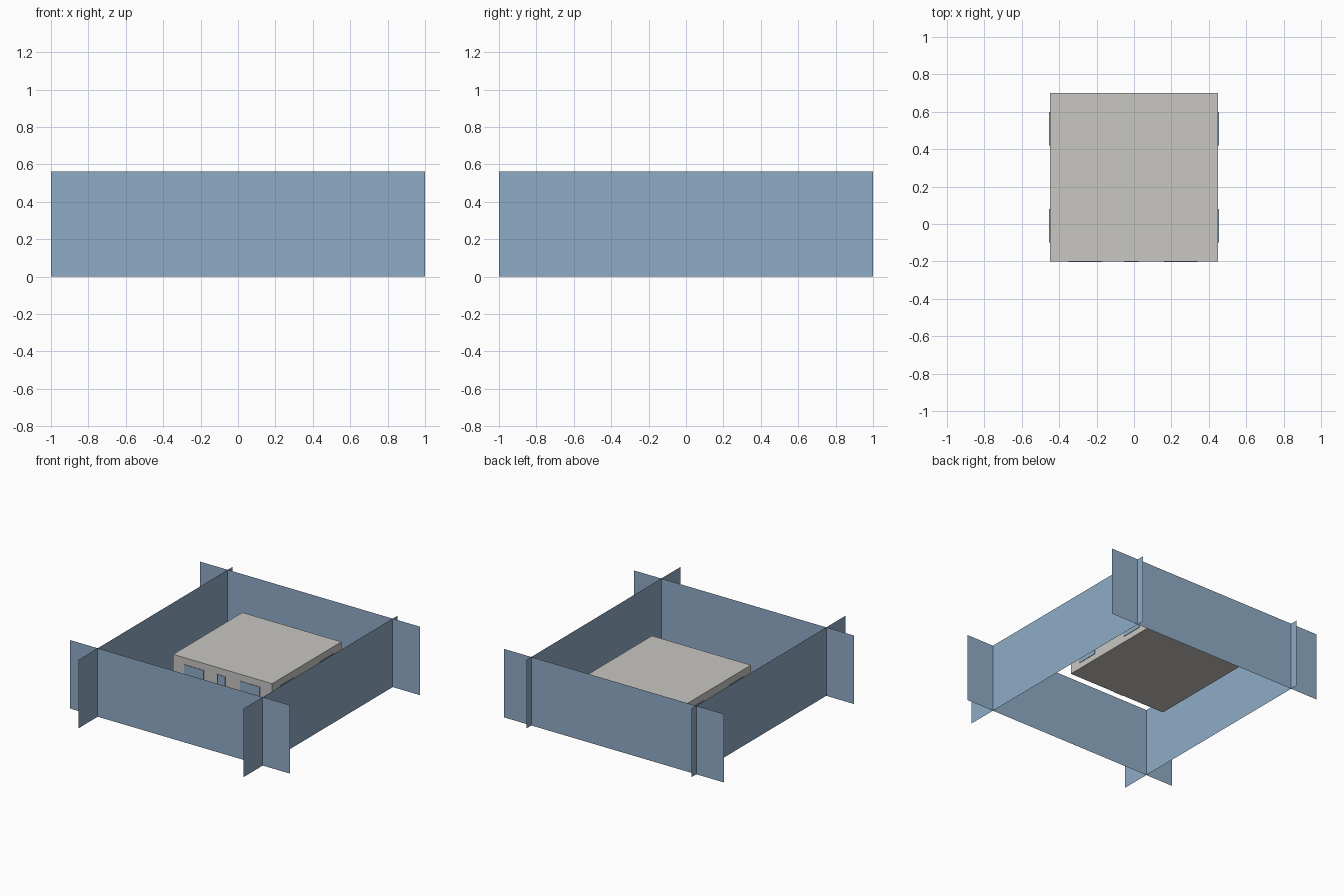
import bpy
import bmesh
from mathutils import Vector

if "Cube" in bpy.data.objects:
    bpy.data.objects.remove(bpy.data.objects["Cube"])


def material(name, rgb):
    m = bpy.data.materials.new(name)
    m.diffuse_color = (*rgb, 1)
    m.use_nodes = True
    m.node_tree.nodes["Principled BSDF"].inputs["Base Color"].default_value = m.diffuse_color
    return m


BLUE = material("pale blue", (0.275, 0.413, 0.565))
GREY = material("light grey", (0.578, 0.571, 0.546))
DARK = material("dark grey", (0.06, 0.06, 0.065))


def finish(name, bm, mat):
    me = bpy.data.meshes.new(name)
    bm.to_mesh(me)
    bm.free()
    me.materials.append(mat)
    ob = bpy.data.objects.new(name, me)
    bpy.context.collection.objects.link(ob)
    return ob


def sheet(name, a, b, z0, z1, mat):
    """Upright flat sheet standing between plan points a and b."""
    bm = bmesh.new()
    pts = [(*a, z0), (*b, z0), (*b, z1), (*a, z1)]
    bm.faces.new([bm.verts.new(p) for p in pts])
    return finish(name, bm, mat)


def box(name, lo, hi, mat):
    bm = bmesh.new()
    bmesh.ops.create_cube(bm, size=1)
    lo, hi = Vector(lo), Vector(hi)
    for v in bm.verts:
        v.co = (lo + hi) / 2 + v.co * (hi - lo)
    return finish(name, bm, mat)


# Four crossing boundary sheets
H = 0.5625
for side, x in (("left", -0.75), ("right", 0.75)):
    sheet(side + "_wall", (x, -1), (x, 1), 0, H, BLUE)
for side, y in (("front", -0.75), ("back", 0.9375)):
    sheet(side + "_wall", (-1, y), (1, y), 0, H, BLUE)

# Flat-roofed block raised inside the walls
Z0, Z1 = 0.1875, 0.3825
R, CY = 0.45, 0.25
box("block", (-R, CY - R, Z0), (R, CY + R, Z1), GREY)

# Front windows, door and door edge as thin plates
T = 0.004
F = CY - R
for side, x in (("left", -0.26), ("right", 0.25)):
    box(side + "_front_window", (x - 0.09, F - T, 0.235), (x + 0.09, F, 0.327), BLUE)
box("door", (-0.04, F - T, Z0), (0.025, F, 0.327), BLUE)
box("door_edge", (-0.05, F - T, Z0), (-0.04, F, 0.327), DARK)

# Side windows
for side, s in (("left", -1), ("right", 1)):
    for i, y in enumerate((CY - 0.26, CY + 0.26)):
        x0, x1 = sorted((s * R, s * (R + T)))
        box(f"{side}_side_window_{i + 1}", (x0, y - 0.09, 0.235), (x1, y + 0.09, 0.327), BLUE)
